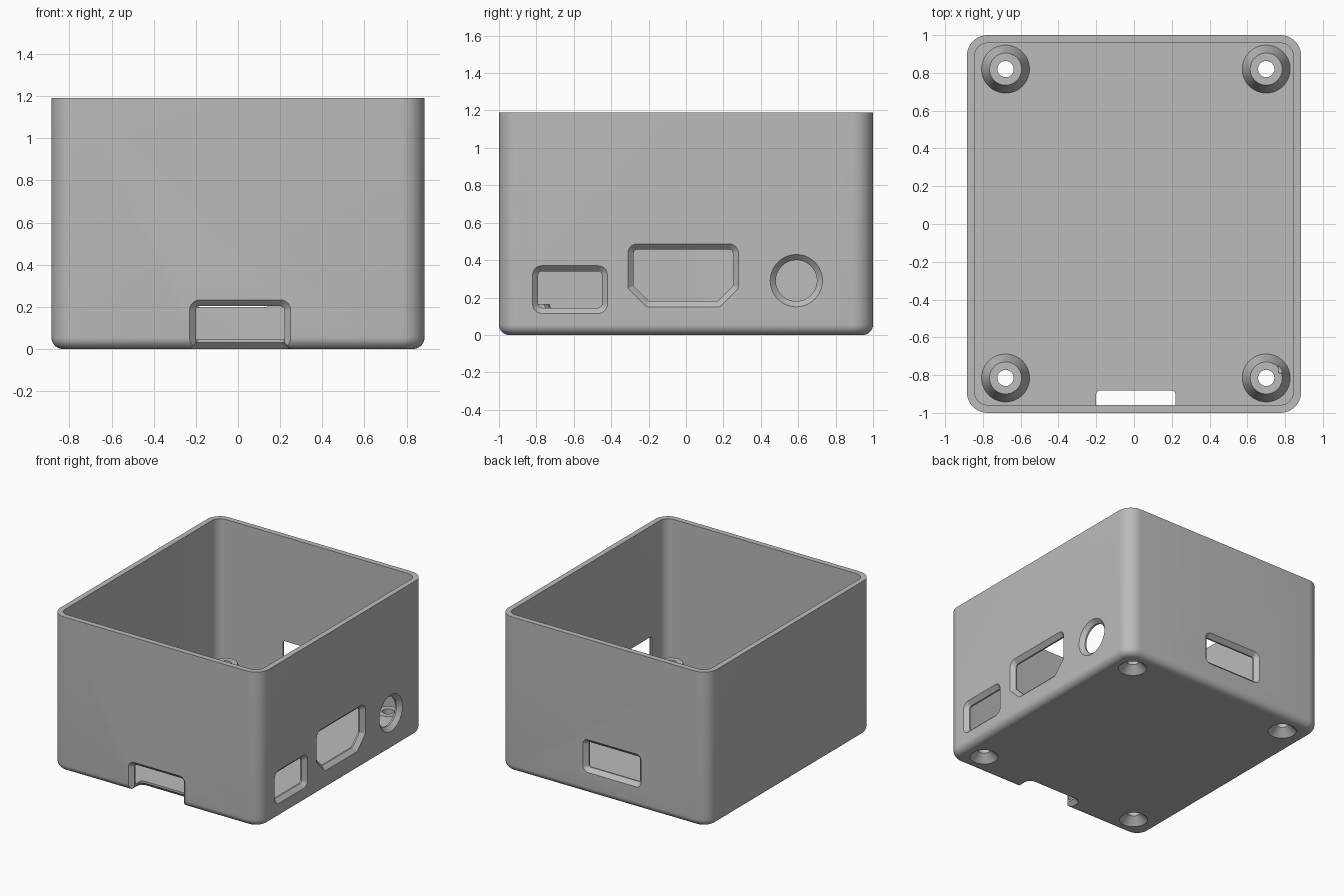
import bpy, bmesh
from math import atan2, cos, sin, pi
from mathutils import Vector

old = bpy.data.objects.get("Cube")
if old:
    bpy.data.objects.remove(old, do_unlink=True)

W, L, H = 0.885, 1.0, 1.19     # half width, half length, height
WALL, FLOOR, CHAMFER = 0.042, 0.045, 0.03

grey = bpy.data.materials.new("plain grey")
grey.use_nodes = True
colour = (0.5, 0.5, 0.5, 1)
grey.diffuse_color = colour
grey.node_tree.nodes["Principled BSDF"].inputs["Base Color"].default_value = colour


def outline(corners, radii, inset=0.0, steps=10):
    """Counter-clockwise convex polygon, inset and with rounded corners."""
    pts = [Vector(c) for c in corners]
    if not isinstance(radii, (list, tuple)):
        radii = [radii] * len(pts)
    ring = []
    for i, p in enumerate(pts):
        a = (p - pts[i - 1]).normalized()
        b = (pts[(i + 1) % len(pts)] - p).normalized()
        n1, n2 = Vector((a.y, -a.x)), Vector((b.y, -b.x))
        r = max(radii[i] - inset, 0.004)
        centre = p - (n1 + n2) / (1 + n1.dot(n2)) * (inset + r)
        start, turn = atan2(n1.y, n1.x), n1.angle(n2)
        for k in range(steps + 1):
            t = start + turn * k / steps
            ring.append((centre.x + r * cos(t), centre.y + r * sin(t)))
    return ring


def rect(u0, u1, v0, v1):
    return [(u0, v0), (u1, v0), (u1, v1), (u0, v1)]


def circle(x, y, r, n=48):
    return [(x + r * cos(2 * pi * k / n), y + r * sin(2 * pi * k / n)) for k in range(n)]


def loft(name, rings, place=lambda u, v, w: (u, v, w)):
    """Closed solid through (ring, depth) pairs."""
    bm = bmesh.new()
    rows = [[bm.verts.new(place(u, v, w)) for u, v in ring] for ring, w in rings]
    n = len(rows[0])
    for lo, hi in zip(rows, rows[1:]):
        for k in range(n):
            j = (k + 1) % n
            bm.faces.new((lo[k], lo[j], hi[j], hi[k]))
    bm.faces.new(rows[0])
    bm.faces.new(rows[-1])
    bmesh.ops.recalc_face_normals(bm, faces=bm.faces)
    mesh = bpy.data.meshes.new(name)
    bm.to_mesh(mesh)
    bm.free()
    mesh.materials.append(grey)
    ob = bpy.data.objects.new(name, mesh)
    bpy.context.collection.objects.link(ob)
    return ob


def opening(name, corners, radii, place, reach=0.12):
    """Cutter with a chamfered mouth on the outer surface."""
    steps = [(-0.02, 0.02), (CHAMFER, -CHAMFER), (CHAMFER, -reach)]
    return loft(name, [(outline(corners, radii, i), w) for i, w in steps], place)


# Outer shell with rounded uprights and a filleted bottom edge
FILLET = 0.055
footprint = rect(-W, W, -L, L)
rings = []
for k in range(9):
    t = k / 8 * pi / 2
    rings.append((outline(footprint, 0.11, FILLET * (1 - sin(t))), FILLET * (1 - cos(t))))
rings.append((outline(footprint, 0.11), H))
body = loft("enclosure_body", rings)

# Inner cavity
inner = outline(footprint, 0.11, WALL)
steps = [("DIFFERENCE", loft("cavity", [(inner, FLOOR), (inner, H + 0.1)]))]

# Tapered screw posts, then their countersunk holes
spots = [(x, y) for x in (-0.68, 0.70) for y in (-0.815, 0.82)]
for x, y in spots:
    post = [(0.127, 0.02), (0.127, FLOOR), (0.085, 0.165)]
    steps.append(("UNION", loft("post", [(circle(x, y, r), z) for r, z in post])))
for x, y in spots:
    hole = [(0.12, -0.02), (0.1, 0), (0.043, 0.055), (0.043, 0.3)]
    steps.append(("DIFFERENCE", loft("screw_hole", [(circle(x, y, r), z) for r, z in hole])))


def on_side(u, v, w):
    return (W + w, u, v)


def on_front(u, v, w):
    return (u, -L - w, v)


def on_back(u, v, w):
    return (u, L + w, v)


def on_bottom(u, v, w):
    return (u, v, -w)


# Port openings in the walls and the notch through the floor
wide_port = [(-0.21, 0.15), (0.18, 0.15), (0.28, 0.25), (0.28, 0.487), (-0.31, 0.487), (-0.31, 0.25)]
cutters = [
    opening("small_port", rect(-0.82, -0.42, 0.115, 0.37), 0.05, on_side),
    opening("wide_port", wide_port, [0.01, 0.01, 0.01, 0.05, 0.05, 0.01], on_side),
    opening("round_port", rect(0.45, 0.73, 0.15, 0.43), 0.14, on_side),
    opening("back_port", rect(-0.32, 0.175, 0.168, 0.42), 0.045, on_back),
    opening("front_slot", rect(-0.23, 0.25, -0.3, 0.233), 0.05, on_front, 0.07),
    opening("floor_notch", rect(-0.23, 0.25, -1.3, -0.852), 0.05, on_bottom, 0.1),
]
steps += [("DIFFERENCE", c) for c in cutters]

# Run the booleans, then drop the helpers
for operation, tool in steps:
    tool.hide_render = True
    mod = body.modifiers.new(tool.name, "BOOLEAN")
    mod.operation, mod.object, mod.solver = operation, tool, "EXACT"
bpy.context.view_layer.update()
graph = bpy.context.evaluated_depsgraph_get()
result = bpy.data.meshes.new_from_object(body.evaluated_get(graph))
body.modifiers.clear()
body.data = result
for _, tool in steps:
    bpy.data.objects.remove(tool, do_unlink=True)

# Single material and smooth curves with sharp edges
result.materials.clear()
result.materials.append(grey)
for face in result.polygons:
    face.material_index = 0
bpy.ops.object.select_all(action="DESELECT")
body.select_set(True)
bpy.context.view_layer.objects.active = body
bpy.ops.object.shade_smooth_by_angle(angle=pi / 6)
